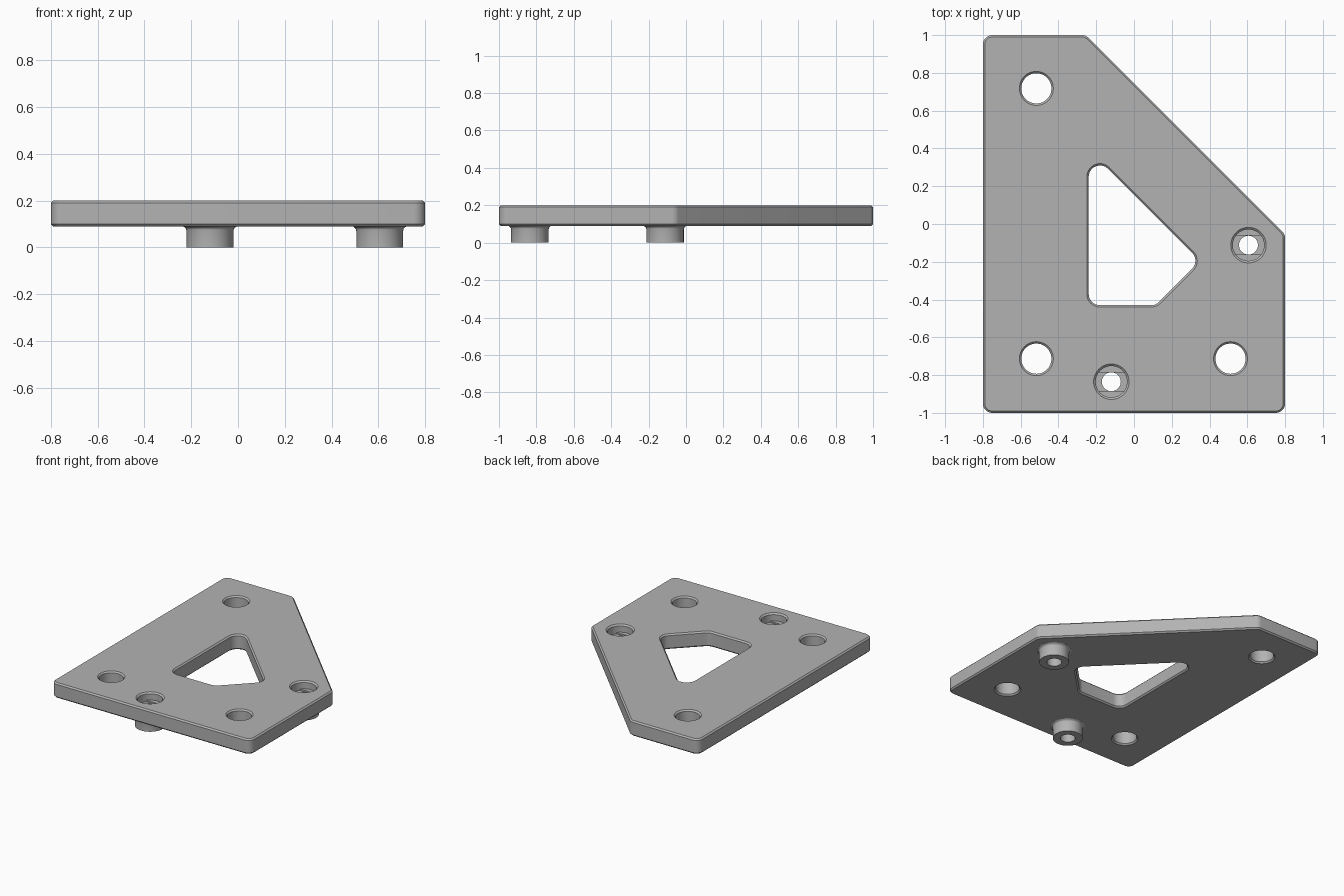
import bpy, bmesh
from math import sin, cos, pi, radians
from mathutils import Vector

cube = bpy.data.objects.get("Cube")
if cube:
    bpy.data.objects.remove(cube)

grey = bpy.data.materials.new("plain grey")
grey.use_nodes = True
GREY = (0.45, 0.45, 0.45, 1)
grey.diffuse_color = GREY
grey.node_tree.nodes["Principled BSDF"].inputs["Base Color"].default_value = GREY


def rounded(corners, radius, grow, steps=8):
    """Counter-clockwise convex outline, offset by grow, with rounded corners."""
    pts, n = [], len(corners)
    for i in range(n):
        p = Vector(corners[i])
        a = (p - Vector(corners[i - 1])).normalized()
        b = (Vector(corners[(i + 1) % n]) - p).normalized()
        na, nb = Vector((a.y, -a.x)), Vector((b.y, -b.x))
        centre = p - (na + nb) * radius / (1 + na.dot(nb))
        turn = na.angle(nb)
        for k in range(steps + 1):
            t = turn * k / steps
            d = Vector((na.x * cos(t) - na.y * sin(t), na.x * sin(t) + na.y * cos(t)))
            pts.append(centre + d * (radius + grow))
    return pts


def circle(x, y, r, steps=48):
    return [Vector((x + r * cos(2 * pi * k / steps), y + r * sin(2 * pi * k / steps)))
            for k in range(steps)]


def solid(name, rings):
    """Loft a closed solid through (height, outline) rings, lowest first."""
    bm = bmesh.new()
    loops = [[bm.verts.new((p.x, p.y, z)) for p in pts] for z, pts in rings]
    for low, high in zip(loops, loops[1:]):
        n = len(low)
        for i in range(n):
            j = (i + 1) % n
            bm.faces.new((low[i], low[j], high[j], high[i]))
    bm.faces.new(loops[0][::-1])
    bm.faces.new(loops[-1])
    mesh = bpy.data.meshes.new(name)
    bm.to_mesh(mesh)
    bm.free()
    mesh.materials.append(grey)
    ob = bpy.data.objects.new(name, mesh)
    bpy.context.collection.objects.link(ob)
    return ob


def combine(target, tool, operation):
    mod = target.modifiers.new(tool.name, 'BOOLEAN')
    mod.operation, mod.object, mod.solver = operation, tool, 'EXACT'
    bpy.context.view_layer.objects.active = target
    bpy.ops.object.modifier_apply(modifier=mod.name)
    bpy.data.objects.remove(tool)


BOTTOM, TOP, CH = 0.09, 0.2, 0.01
# cutter heights and growth: chamfered where they leave the plate
FLARE = [(BOTTOM - CH, 2 * CH), (BOTTOM + CH, 0), (TOP - CH, 0), (TOP + CH, 2 * CH)]

# main plate with chamfered edges
outer = [(-0.8, -1), (0.8, -1), (0.8, -0.055), (-0.255, 1), (-0.8, 1)]
plate = solid("mounting_plate", [(z, rounded(outer, 0.05, g)) for z, g in
              [(BOTTOM, -CH), (BOTTOM + CH, 0), (TOP - CH, 0), (TOP, -CH)]])

# central window
window = [(-0.24, -0.43), (0.115, -0.43), (0.35, -0.195), (-0.24, 0.395)]
combine(plate, solid("window_cutter", [(z, rounded(window, 0.06, g)) for z, g in FLARE]),
        'DIFFERENCE')

# plain mounting holes
for x, y in [(-0.517, 0.718), (-0.517, -0.713), (0.511, -0.713)]:
    combine(plate, solid("hole_cutter", [(z, circle(x, y, 0.08 + g)) for z, g in FLARE]),
            'DIFFERENCE')

# spacer bosses with counterbore, bridging slot and screw hole
SHELF = 0.145
for x, y in [(-0.12, -0.835), (0.606, -0.112)]:
    profile = [(0, 0.1), (0.07, 0.1)]
    profile += [(0.07 + 0.02 * sin(t), 0.12 - 0.02 * cos(t))
                for t in (radians(a) for a in (30, 60, 80))] + [(0.1, 0.12)]
    combine(plate, solid("boss", [(z, circle(x, y, r)) for z, r in profile]), 'UNION')
    bore = [(SHELF, 0.083), (TOP - CH, 0.083), (TOP + CH, 0.105)]
    combine(plate, solid("bore_cutter", [(z, circle(x, y, r)) for z, r in bore]), 'DIFFERENCE')
    slot = [Vector((x + p.x, max(y - 0.05, min(y + 0.05, y + p.y)))) for p in circle(0, 0, 0.083)]
    combine(plate, solid("slot_cutter", [(SHELF - 0.01, slot), (SHELF + 0.01, slot)]),
            'DIFFERENCE')
    combine(plate, solid("screw_cutter", [(z, circle(x, y, 0.05)) for z in (-0.02, SHELF)]),
            'DIFFERENCE')

bpy.ops.object.select_all(action='DESELECT')
plate.select_set(True)
bpy.context.view_layer.objects.active = plate
bpy.ops.object.shade_smooth_by_angle(angle=radians(28))
